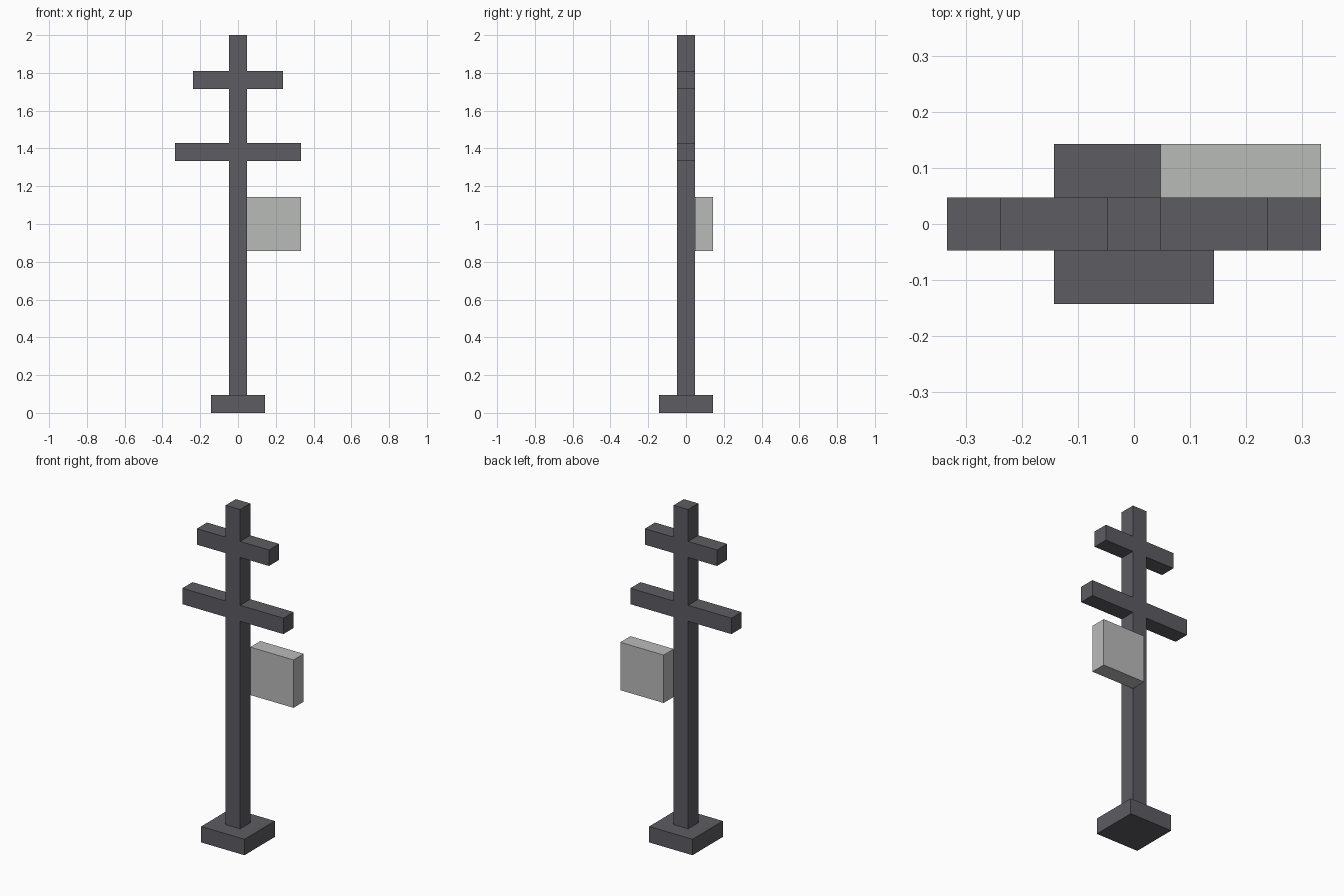
import bpy, bmesh

if "Cube" in bpy.data.objects:
    bpy.data.objects.remove(bpy.data.objects["Cube"])

U = 2 / 21  # block unit: the whole model sits on a 21-block-high grid


def material(name, rgb):
    mat = bpy.data.materials.new(name)
    mat.diffuse_color = (*rgb, 1)
    mat.use_nodes = True
    mat.node_tree.nodes["Principled BSDF"].inputs["Base Color"].default_value = mat.diffuse_color
    return mat


def prism(name, outline, y0, y1, mat):
    """Extrude an x-z outline (in block units) from y0 back to y1."""
    bm = bmesh.new()
    face = bm.faces.new([bm.verts.new((x * U, y0 * U, z * U)) for x, z in outline])
    ext = bmesh.ops.extrude_face_region(bm, geom=[face])
    verts = [g for g in ext["geom"] if isinstance(g, bmesh.types.BMVert)]
    bmesh.ops.translate(bm, verts=verts, vec=(0, (y1 - y0) * U, 0))
    bmesh.ops.recalc_face_normals(bm, faces=bm.faces)
    mesh = bpy.data.meshes.new(name)
    bm.to_mesh(mesh)
    bm.free()
    mesh.materials.append(mat)
    obj = bpy.data.objects.new(name, mesh)
    bpy.context.collection.objects.link(obj)
    return obj


def rect(x0, x1, z0, z1):
    return [(x0, z0), (x1, z0), (x1, z1), (x0, z1)]


dark = material("dark grey", (0.109, 0.107, 0.123))
light = material("light grey", (0.485, 0.495, 0.485))

# Square foot
prism("base", rect(-1.5, 1.5, 0, 1), -1.5, 1.5, dark)

# Pole with two crossarms: right half of the outline, mirrored to the left
half = [(0.5, 1)]
for reach, z in ((3.5, 14), (2.5, 18)):
    half += [(0.5, z), (reach, z), (reach, z + 1), (0.5, z + 1)]
half.append((0.5, 21))
prism("pole_with_crossarms", half + [(-x, z) for x, z in reversed(half)], -0.5, 0.5, dark)

# Equipment box, off the back right corner of the pole
prism("equipment_box", rect(0.5, 3.5, 9, 12), 0.5, 1.5, light)
